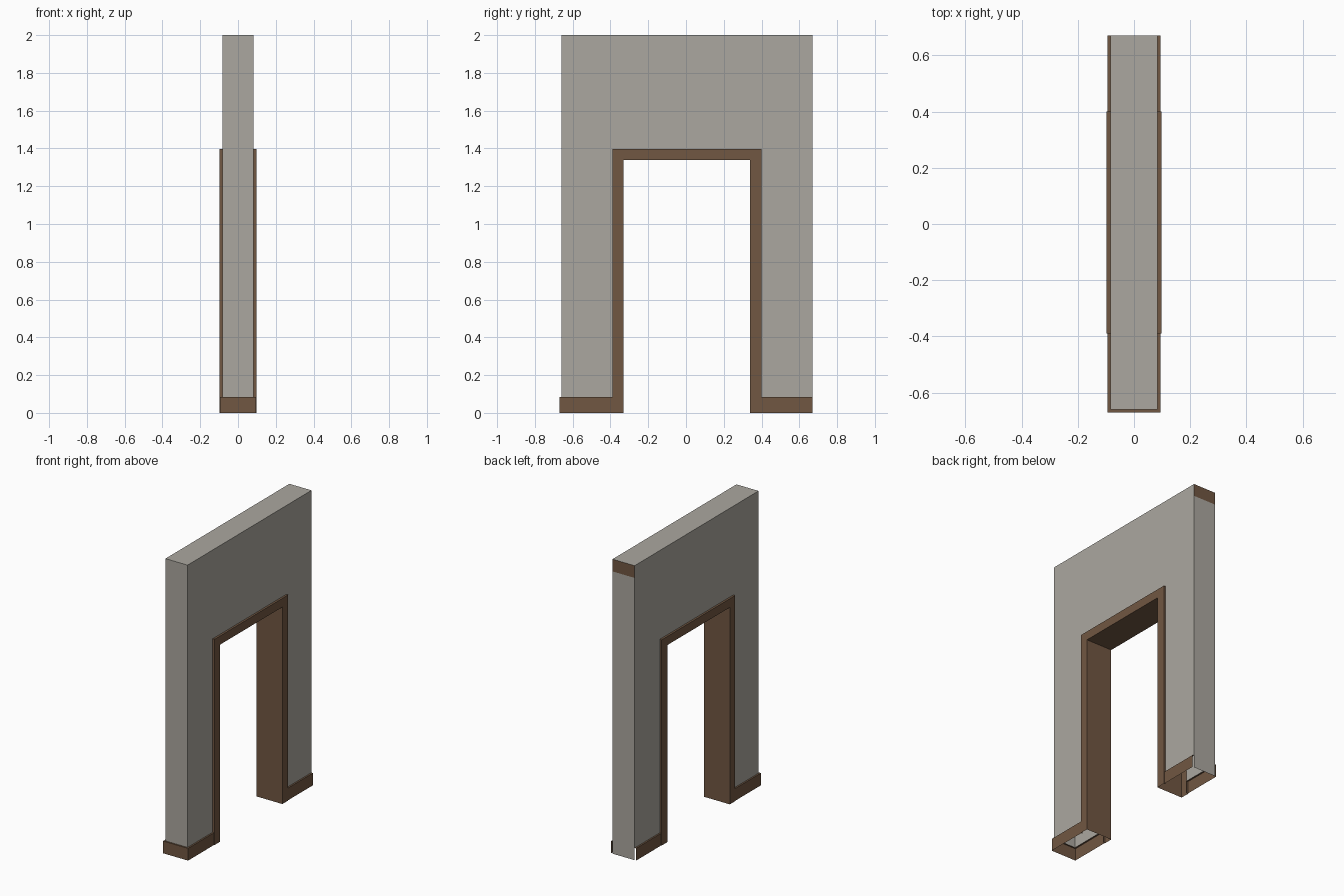
import bpy
from mathutils import Vector

if "Cube" in bpy.data.objects:
    bpy.data.objects.remove(bpy.data.objects["Cube"])


def material(name, color):
    m = bpy.data.materials.new(name)
    m.diffuse_color = (*color, 1)
    m.use_nodes = True
    m.node_tree.nodes["Principled BSDF"].inputs["Base Color"].default_value = m.diffuse_color
    return m


GREY = material("warm grey plaster", (0.41, 0.39, 0.35))
BROWN = material("brown wood", (0.165, 0.095, 0.054))

WX, BX, FX = 0.083, 0.094, 0.097        # half depths: wall, baseboard, frame
Y0, Y1, TOP = -0.66, 0.67, 2.0          # wall ends and top
BASE = 0.083                            # baseboard height
OY0, OY1, OZ = -0.39, 0.40, 1.397       # frame outer edge
IY0, IY1, IZ = -0.332, 0.338, 1.338     # frame inner edge


def build(name, quads, mats):
    """Each quad is (points, outward direction, material index)."""
    verts, faces, idx = [], [], []
    for pts, out, mi in quads:
        p = [Vector(q) for q in pts]
        if (p[1] - p[0]).cross(p[2] - p[0]).dot(Vector(out)) < 0:
            p.reverse()
        faces.append(range(len(verts), len(verts) + 4))
        verts += p
        idx.append(mi)
    me = bpy.data.meshes.new(name)
    me.from_pydata(verts, [], [tuple(f) for f in faces])
    for m in mats:
        me.materials.append(m)
    for poly, mi in zip(me.polygons, idx):
        poly.material_index = mi
    ob = bpy.data.objects.new(name, me)
    bpy.context.collection.objects.link(ob)
    return ob


def side(x, y0, y1, z0, z1):
    return ([(x, y0, z0), (x, y1, z0), (x, y1, z1), (x, y0, z1)], (x, 0, 0), 0)


def end(y, hx, z0, z1, d, mi=0):
    return ([(-hx, y, z0), (hx, y, z0), (hx, y, z1), (-hx, y, z1)], (0, d, 0), mi)


def level(x0, x1, y0, y1, z, d):
    return ([(x0, y0, z), (x1, y0, z), (x1, y1, z), (x0, y1, z)], (0, 0, d), 0)


# Hollow wall, open underneath; its back end carries a brown band at the top
wall = [end(Y0, WX, BASE, TOP, -1),
        end(Y1, WX, 0, TOP - BASE, 1),
        end(Y1, WX, TOP - BASE, TOP, 1, 1),
        level(-WX, WX, Y0, Y1, TOP, 1)]
for s in (-1, 1):
    wall += [side(s * WX, Y0, OY0, BASE, OZ),
             side(s * WX, OY1, Y1, BASE, OZ),
             side(s * WX, Y0, Y1, OZ, TOP)]
build("wall", wall, [GREY, BROWN])

# Baseboards: thin skirting with a ledge; the front one wraps the wall end
front = [end(-0.67, BX, 0, BASE, -1), level(-BX, BX, -0.67, Y0, BASE, 1)]
back = []
for s in (-1, 1):
    front += [side(s * BX, -0.67, OY0, 0, BASE),
              level(s * WX, s * BX, Y0, OY0, BASE, 1)]
    back += [side(s * BX, OY1, Y1, 0, BASE),
             level(s * WX, s * BX, OY1, Y1, BASE, 1)]
build("front_baseboard", front, [BROWN])
build("back_baseboard", back, [BROWN])

# Door frame: jamb lining, casing on both sides and returns to the wall
frame = [end(IY0, FX, 0, IZ, 1), end(IY1, FX, 0, IZ, -1),
         level(-FX, FX, IY0, IY1, IZ, -1)]
for s in (-1, 1):
    x, w = s * FX, s * WX
    frame += [side(x, OY0, IY0, 0, OZ), side(x, IY1, OY1, 0, OZ),
              side(x, IY0, IY1, IZ, OZ), level(w, x, OY0, OY1, OZ, 1)]
    for y, d in ((OY0, -1), (OY1, 1)):
        frame.append(([(w, y, 0), (x, y, 0), (x, y, OZ), (w, y, OZ)], (0, d, 0), 0))
build("door_frame", frame, [BROWN])
